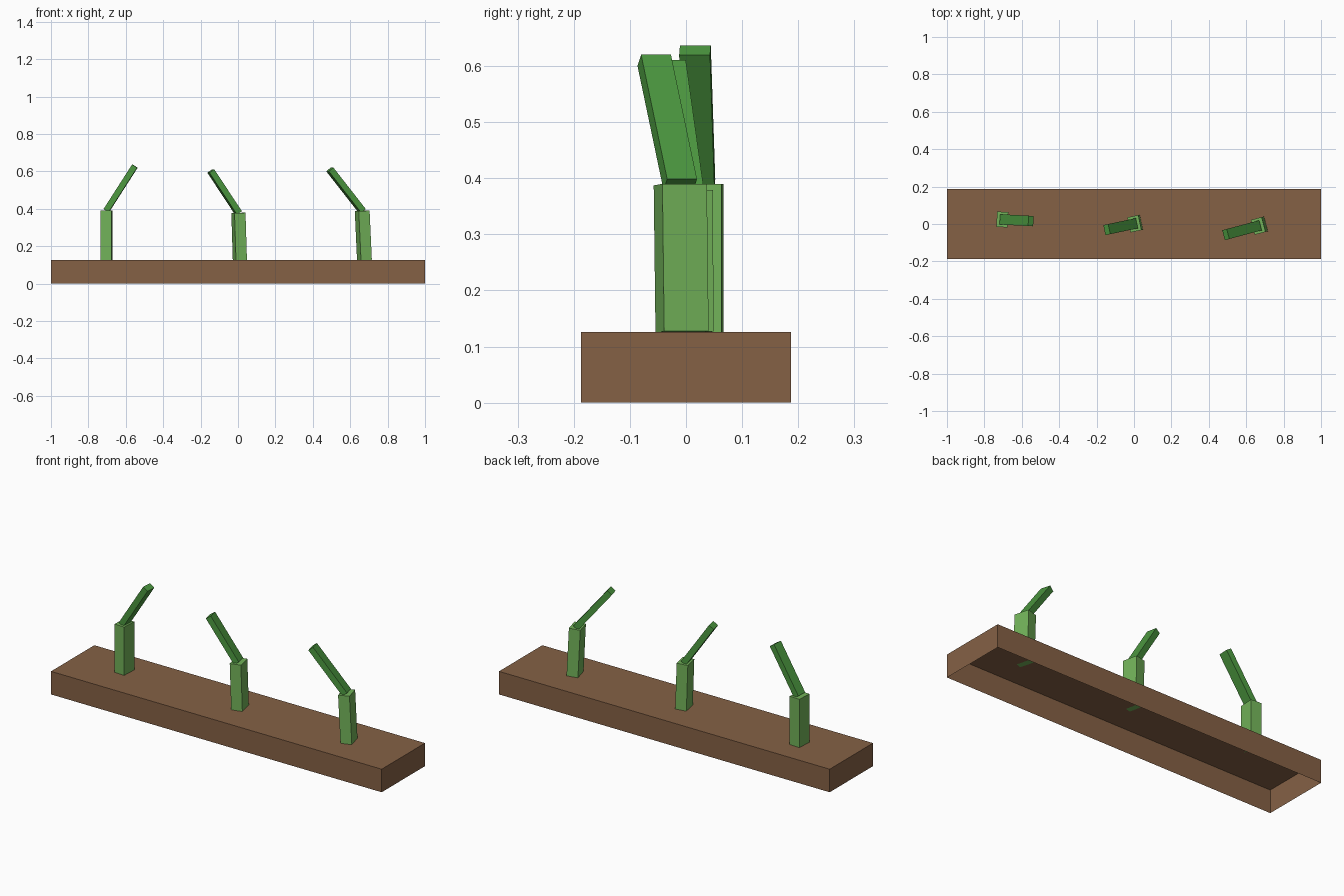
import bpy, bmesh
from math import radians
from mathutils import Matrix, Vector

default = bpy.data.objects.get("Cube")
if default:
    bpy.data.objects.remove(default, do_unlink=True)


def material(name, rgb):
    mat = bpy.data.materials.new(name)
    mat.use_nodes = True
    colour = (*rgb, 1)
    mat.diffuse_color = colour
    mat.node_tree.nodes["Principled BSDF"].inputs["Base Color"].default_value = colour
    return mat


def box(name, size, frame, mat, open_bottom=False):
    """Flat-shaded box standing on the origin of its frame."""
    bm = bmesh.new()
    place = Matrix.Translation((0, 0, size[2] / 2)) @ Matrix.Diagonal((*size, 1))
    bmesh.ops.create_cube(bm, size=1, matrix=place)
    if open_bottom:
        bottom = [f for f in bm.faces if f.normal.z < -0.9]
        bmesh.ops.delete(bm, geom=bottom, context='FACES_ONLY')
    mesh = bpy.data.meshes.new(name)
    bm.to_mesh(mesh)
    bm.free()
    mesh.materials.append(mat)
    obj = bpy.data.objects.new(name, mesh)
    obj.matrix_world = frame
    bpy.context.collection.objects.link(obj)
    return obj


soil_brown = material("soil brown", (0.235, 0.12, 0.06))
stem_green = material("stem green", (0.168, 0.445, 0.1))
leaf_green = material("leaf green", (0.073, 0.319, 0.051))

# Soil bed, hollow underneath
BED_TOP = 0.126
box("soil_bed", (2, 0.374, BED_TOP), Matrix(), soil_brown, open_bottom=True)


def sprout(side, x, y, yaw, stem_lean, stem_length, leaf_lean, leaf_length):
    """Upright stem with a slanted leaf rising from the middle of its top."""
    turn = Matrix.Rotation(radians(yaw), 4, 'Z')
    stem = (Matrix.Translation((x, y, BED_TOP)) @ turn
            @ Matrix.Rotation(radians(stem_lean), 4, 'Y'))
    box(side + "_stem", (0.06, 0.082, stem_length), stem, stem_green)
    top = stem @ Vector((0, 0, stem_length))
    leaf = (Matrix.Translation(top) @ turn
            @ Matrix.Rotation(radians(leaf_lean), 4, 'Y'))
    box(side + "_leaf", (0.032, 0.055, leaf_length), leaf, leaf_green)


# Row of three sprouts
sprout("right", -0.704, 0.024, -3, 0, 0.264, 32.7, 0.283)
sprout("middle", 0.01, 0.003, 12, -1.8, 0.252, -34, 0.27)
sprout("left", 0.676, -0.007, 15, -2.7, 0.263, -39, 0.285)
